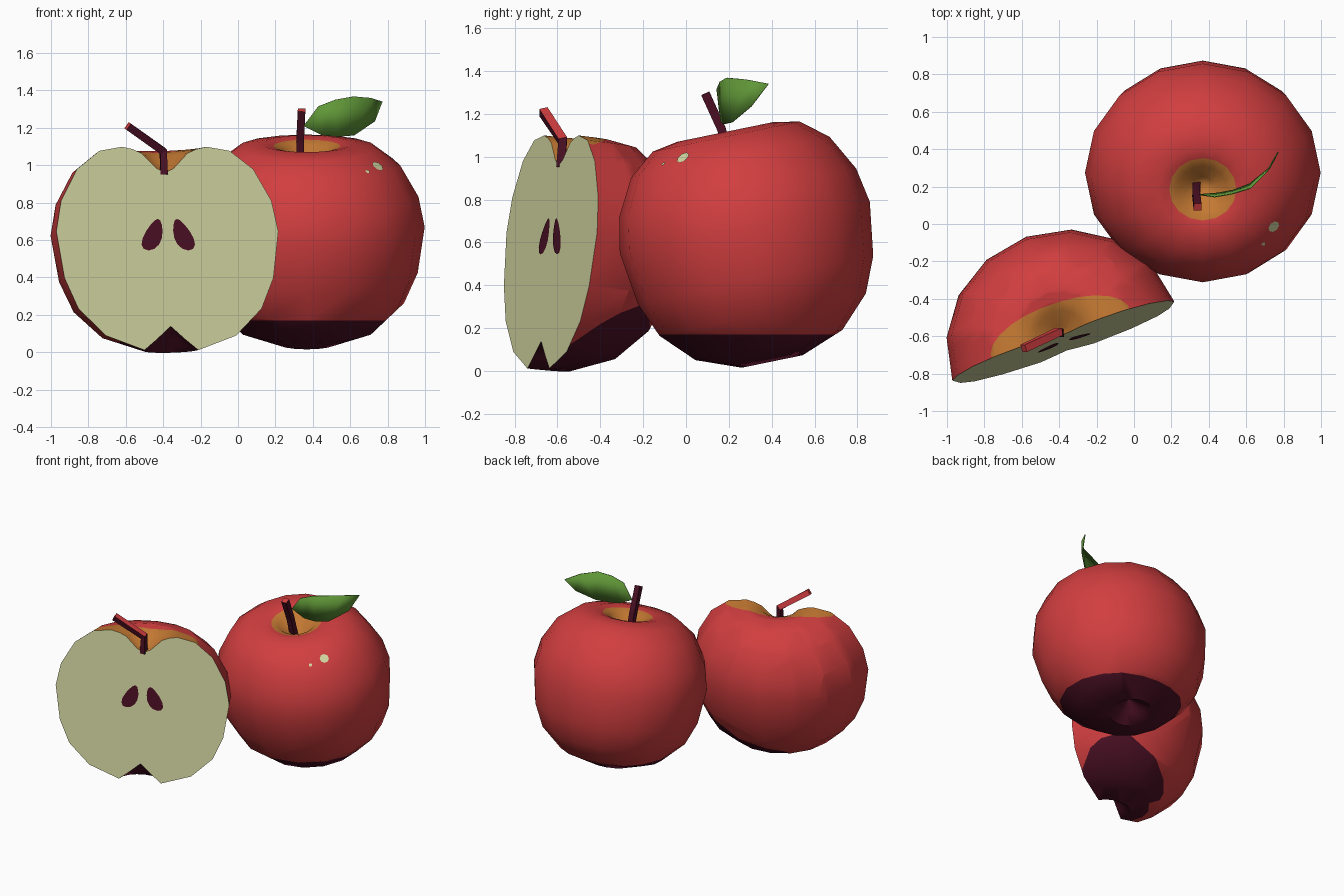
import bpy, bmesh, math
from mathutils import Vector, Matrix
from mathutils.bvhtree import BVHTree

if "Cube" in bpy.data.objects:
    bpy.data.objects.remove(bpy.data.objects["Cube"])

COLOURS = [("apple_red", (0.64, 0.048, 0.05)), ("dark_plum", (0.07, 0.005, 0.018)),
           ("cream_flesh", (0.66, 0.68, 0.36)), ("amber", (0.55, 0.19, 0.032)),
           ("leaf_green", (0.115, 0.305, 0.038))]
MATS = []
for name, c in COLOURS:
    m = bpy.data.materials.new(name)
    m.diffuse_color = (*c, 1)
    m.use_nodes = True
    m.node_tree.nodes["Principled BSDF"].inputs["Base Color"].default_value = m.diffuse_color
    MATS.append(m)
RED, PLUM, CREAM, AMBER, GREEN = range(5)


def finish(bm, name, smooth=None):
    me = bpy.data.meshes.new(name)
    bm.to_mesh(me)
    bm.free()
    for m in MATS:
        me.materials.append(m)
    ob = bpy.data.objects.new(name, me)
    bpy.context.collection.objects.link(ob)
    if smooth:
        bpy.ops.object.select_all(action='DESELECT')
        ob.select_set(True)
        bpy.context.view_layer.objects.active = ob
        bpy.ops.object.shade_smooth_by_angle(angle=math.radians(smooth))
    return ob


def paint(bm, planes, mat, keep=lambda c: True):
    """Cut the skin along planes and colour the faces behind all of them."""
    for co, no in planes:
        fs = [f for f in bm.faces if keep(f.calc_center_median())]
        es = {e for f in fs for e in f.edges}
        vs = {v for f in fs for v in f.verts}
        bmesh.ops.bisect_plane(bm, geom=fs + list(es) + list(vs), dist=1e-5,
                               plane_co=co, plane_no=no)
    for f in bm.faces:
        c = f.calc_center_median()
        if keep(c) and all((c - Vector(co)).dot(Vector(no)) < 0 for co, no in planes):
            f.material_index = mat


# Apple skin: (radius, height) profile spun round z
PROFILE = [(0, .965), (.05, .99), (.13, 1.07), (.18, 1.092), (.24, 1.105), (.37, 1.083),
           (.5, .985), (.597, .815), (.63, .65), (.593, .4), (.52, .235), (.37, .09),
           (.153, .012), (.08, .07), (0, .14)]


def apple_skin(sweep, steps):
    bm = bmesh.new()
    vs = [bm.verts.new((r, 0, z)) for r, z in PROFILE]
    es = [bm.edges.new(p) for p in zip(vs, vs[1:])]
    bmesh.ops.spin(bm, geom=vs + es, cent=(0, 0, 0), axis=(0, 0, 1), angle=sweep, steps=steps)
    bmesh.ops.remove_doubles(bm, verts=bm.verts, dist=1e-4)
    bmesh.ops.scale(bm, verts=bm.verts, vec=(1, .945, 1))
    bmesh.ops.recalc_face_normals(bm, faces=bm.faces)
    for f in bm.faces:
        c = f.calc_center_median()
        if c.z < .3 and c.xy.length < .15:
            f.material_index = PLUM
    return bm


# Whole apple, leaning to the front
bm = apple_skin(2 * math.pi, 16)
for f in bm.faces:
    c = f.calc_center_median()
    if c.z > .6 and c.xy.length < .18:
        f.material_index = AMBER
bm.transform(Matrix.Translation((.368, .405, .033)) @ Matrix.Rotation(math.radians(11.6), 4, 'X'))
paint(bm, [((0, 0, .17), (0, 0, 1))], PLUM)
tree = BVHTree.FromBMesh(bm)
finish(bm, "whole_apple", 60)

# Shine spots laid on the skin
for name, p, rad in (("shine_large", (.743, -.01, .99), .033), ("shine_small", (.69, -.1, .96), .012)):
    loc, nor, _, _ = tree.find_nearest(Vector(p))
    bm = bmesh.new()
    bmesh.ops.create_circle(bm, cap_ends=True, segments=8, radius=rad,
                            matrix=Matrix.Translation(loc + nor * .005)
                            @ nor.to_track_quat('Z', 'Y').to_matrix().to_4x4())
    for f in bm.faces:
        f.material_index = CREAM
    finish(bm, name)

# Half apple with open cut side
HALF = (Matrix.Translation((-.355, -.69, 0)) @ Matrix.Rotation(math.radians(19.6), 4, 'Z')
        @ Matrix.Rotation(math.radians(-6), 4, 'X'))
bm = apple_skin(math.pi, 8)
ellipse = []
for k in range(13):
    c, s = math.cos(math.pi * k / 12), math.sin(math.pi * k / 12)
    ellipse.append(((.39 * c, .16 * s, 0), Vector((c / .39, s / .16, 0)).normalized()))
paint(bm, ellipse, AMBER, lambda c: c.z > .6)
paint(bm, [((0, 0, .06), (0, 0, 1))], PLUM, lambda c: c.z < .5)
bm.transform(HALF)
paint(bm, [((0, 0, .448), Vector((-.23, -.61, 1)).normalized()),
           ((0, 0, .342), Vector((-.44, 0, 1)).normalized())], PLUM, lambda c: c.z < .5)
cut = bmesh.ops.holes_fill(bm, edges=[e for e in bm.edges if e.is_boundary], sides=0)
for f in cut["faces"]:
    f.material_index = CREAM
bmesh.ops.recalc_face_normals(bm, faces=bm.faces)
finish(bm, "half_apple", 60)

# Seeds on the cut side: leaning teardrops
for name, u, side in (("seed_left", -.082, -1), ("seed_right", .085, 1)):
    bm = bmesh.new()
    ring = []
    for k in range(14):
        t = 2 * math.pi * k / 14
        w = .052 * math.sin(t) * (1 - .35 * math.cos(t))
        h = .085 * math.cos(t)
        ring.append(bm.verts.new((u + w - side * .35 * h, -.004, .632 + h)))
    f = bm.faces.new(ring)
    f.material_index = PLUM
    f.normal_update()
    if f.normal.y > 0:
        f.normal_flip()
    bm.transform(HALF)
    finish(bm, name)


# Stems: square tubes along a path, red where they face up
def stem(name, path, rad, red_from):
    bm = bmesh.new()
    pts = [Vector(p) for p in path]
    rings = []
    for i, p in enumerate(pts):
        d = (pts[min(i + 1, len(pts) - 1)] - pts[max(i - 1, 0)]).normalized()
        a = d.cross(Vector((0, 1, 0))).normalized()
        b = d.cross(a)
        rings.append([bm.verts.new(p + rad * (a * math.cos(t) + b * math.sin(t)))
                      for t in [math.pi / 4 + math.pi / 2 * k for k in range(4)]])
    for r, s in zip(rings, rings[1:]):
        for k in range(4):
            bm.faces.new((r[k], r[(k + 1) % 4], s[(k + 1) % 4], s[k]))
    bm.faces.new(rings[0])
    bm.faces.new(rings[-1])
    bmesh.ops.recalc_face_normals(bm, faces=bm.faces)
    for f in bm.faces:
        f.material_index = RED if f.normal.z > red_from else PLUM
    finish(bm, name)


stem("whole_stem", [(.335, .21, .97), (.332, .165, 1.13), (.34, .09, 1.295)], .029, .6)
stem("half_stem", [(-.395, -.585, .95), (-.4, -.575, 1.075), (-.59, -.665, 1.21)], .029, .2)

# Leaf: strip between an upper and a lower edge
upper = [(.43, .145, 1.315), (.52, .16, 1.35), (.62, .19, 1.368), (.71, .28, 1.36)]
lower = [(.45, .165, 1.16), (.53, .18, 1.152), (.62, .215, 1.16), (.73, .305, 1.235)]
bm = bmesh.new()
up = [bm.verts.new(p) for p in upper]
lo = [bm.verts.new(p) for p in lower]
base, tip = bm.verts.new((.35, .157, 1.21)), bm.verts.new((.77, .385, 1.34))
bm.faces.new((base, lo[0], up[0]))
for k in range(3):
    bm.faces.new((lo[k], lo[k + 1], up[k + 1], up[k]))
bm.faces.new((lo[3], tip, up[3]))
for f in bm.faces:
    f.material_index = GREEN
leaf = finish(bm, "leaf", 60)
thick = leaf.modifiers.new("thickness", 'SOLIDIFY')
thick.thickness = .006
thick.offset = 0
